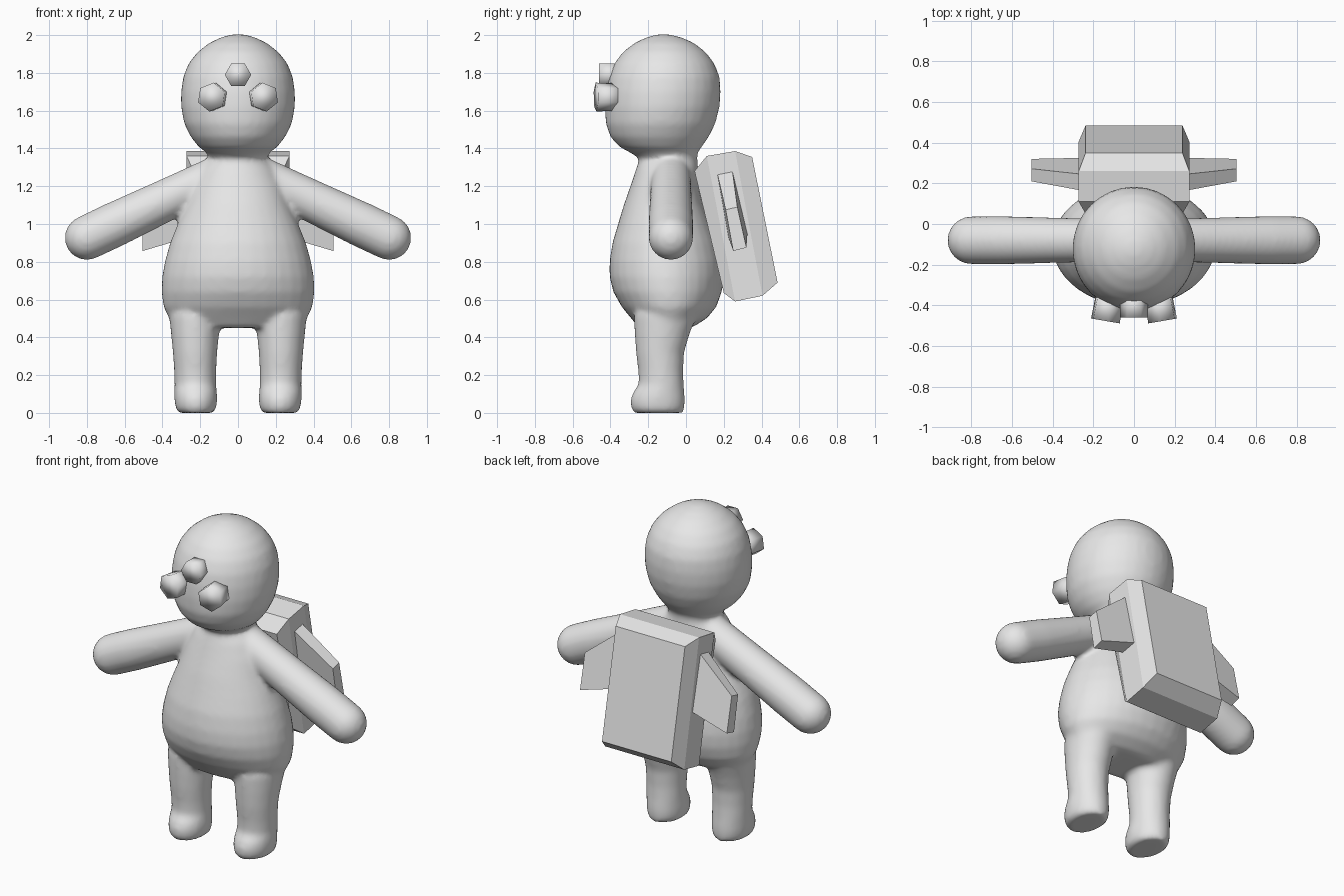
import bpy, bmesh, math
from mathutils import Vector, Matrix

if "Cube" in bpy.data.objects:
    bpy.data.objects.remove(bpy.data.objects["Cube"])

grey = bpy.data.materials.new("plain_grey")
grey.diffuse_color = (0.8, 0.8, 0.8, 1)
grey.use_nodes = True
grey.node_tree.nodes["Principled BSDF"].inputs["Base Color"].default_value = grey.diffuse_color


def make_object(name, bm):
    bmesh.ops.recalc_face_normals(bm, faces=bm.faces)
    mesh = bpy.data.meshes.new(name)
    bm.to_mesh(mesh)
    bm.free()
    mesh.materials.append(grey)
    obj = bpy.data.objects.new(name, mesh)
    bpy.context.collection.objects.link(obj)
    return obj


def skin(bm, rings):
    """Join closed rings of points with quads and cap both ends."""
    loops = [[bm.verts.new(p) for p in ring] for ring in rings]
    n = len(loops[0])
    for a, b in zip(loops, loops[1:]):
        for i in range(n):
            j = (i + 1) % n
            bm.faces.new((a[i], a[j], b[j], b[i]))
    bm.faces.new(loops[0][::-1])
    bm.faces.new(loops[-1])


def ellipse(centre, u, v, n=32):
    c, u, v = Vector(centre), Vector(u), Vector(v)
    return [c + u * math.cos(2 * math.pi * i / n) + v * math.sin(2 * math.pi * i / n)
            for i in range(n)]


def upright(x, half, front, back, z):
    return ellipse((x, (front + back) / 2, z), (half, 0, 0), (0, (back - front) / 2, 0))


# Body: torso and head profile as (z, half width, front y, back y)
torso_head = [
    (0.45, 0.28, -0.25, 0.03), (0.50, 0.365, -0.29, 0.11), (0.56, 0.395, -0.34, 0.16),
    (0.64, 0.405, -0.385, 0.19), (0.72, 0.402, -0.405, 0.20), (0.80, 0.388, -0.405, 0.195),
    (0.90, 0.36, -0.39, 0.17), (1.00, 0.32, -0.36, 0.13), (1.10, 0.275, -0.33, 0.09),
    (1.20, 0.24, -0.295, 0.065), (1.29, 0.20, -0.265, 0.065), (1.345, 0.15, -0.245, 0.06),
    (1.375, 0.165, -0.29, 0.06), (1.41, 0.21, -0.355, 0.085), (1.46, 0.25, -0.40, 0.12),
    (1.53, 0.285, -0.425, 0.155), (1.62, 0.302, -0.43, 0.178), (1.70, 0.302, -0.425, 0.184),
    (1.78, 0.29, -0.41, 0.178), (1.85, 0.262, -0.38, 0.15), (1.91, 0.215, -0.335, 0.105),
    (1.96, 0.15, -0.27, 0.04), (1.99, 0.085, -0.205, -0.03), (2.004, 0.03, -0.15, -0.09)]
# Leg profile as (z, inner x, outer x, front y, back y)
leg = [
    (0.0, 0.13, 0.315, -0.275, -0.015), (0.02, 0.115, 0.33, -0.29, -0.008),
    (0.07, 0.11, 0.337, -0.295, -0.005), (0.11, 0.112, 0.337, -0.28, -0.008),
    (0.15, 0.115, 0.336, -0.25, -0.012), (0.22, 0.115, 0.338, -0.253, -0.015),
    (0.32, 0.11, 0.345, -0.265, -0.01), (0.42, 0.10, 0.355, -0.272, 0.02),
    (0.52, 0.09, 0.365, -0.275, 0.06)]
body = bmesh.new()
skin(body, [upright(0, h, f, b, z) for z, h, f, b in torso_head])
for s in (-1, 1):
    skin(body, [upright(s * (i + o) / 2, (o - i) / 2, f, b, z) for z, i, o, f, b in leg])
    # Arms slope down and end in a rounded hand
    start, end = Vector((s * 0.08, -0.08, 1.27)), Vector((s * 0.80, -0.08, 0.927))
    d = (end - start).normalized()
    side = Vector((0, 1, 0))
    up = d.cross(side)
    stations = [(start, 0.105), (start.lerp(end, 0.45), 0.112), (start.lerp(end, 0.8), 0.119)]
    for k in range(7):
        a = math.radians(14 * k)
        stations.append((end + d * 0.118 * math.sin(a), 0.118 * math.cos(a)))
    skin(body, [ellipse(c, side * r, up * r) for c, r in stations])
body = make_object("body", body)
remesh = body.modifiers.new("merge_limbs", "REMESH")
remesh.mode = "VOXEL"
remesh.voxel_size = 0.016
remesh.use_smooth_shade = True
soften = body.modifiers.new("soften", "SMOOTH")
soften.factor = 0.5
soften.iterations = 8


# Eyes: three six-sided studs on the face
def eye(name, x, y, z, radius, depth, yaw, roll):
    bm = bmesh.new()
    bmesh.ops.create_cone(bm, cap_ends=True, segments=6, radius1=radius * 0.95,
                          radius2=radius, depth=depth)
    rot = (Matrix.Rotation(yaw, 4, "Z") @ Matrix.Rotation(math.pi / 2, 4, "X")
           @ Matrix.Rotation(roll, 4, "Z"))
    bm.transform(Matrix.Translation((x, y, z)) @ rot)
    for f in bm.faces:
        f.smooth = True
    make_object(name, bm)


eye("middle_eye", 0, -0.405, 1.79, 0.07, 0.11, 0, math.pi / 6)
for s, label in ((-1, "left"), (1, "right")):
    eye(label + "_eye", s * 0.13, -0.415, 1.672, 0.077, 0.125, s * 0.17, s * 0.15)

# Backpack: four rectangles from front panel to back panel, as (half width, top yz, bottom yz)
layers = [(0.235, (0.045, 1.28), (0.20, 0.635)), (0.272, (0.11, 1.36), (0.26, 0.59)),
          (0.272, (0.26, 1.386), (0.405, 0.62)), (0.238, (0.35, 1.355), (0.485, 0.69))]
bm = bmesh.new()
skin(bm, [[(-h, *t), (h, *t), (h, *b), (-h, *b)] for h, t, b in layers])
make_object("backpack", bm)

# Fins: tapered blocks on the backpack sides
root = [(0.165, 1.27), (0.245, 1.286), (0.325, 0.95), (0.225, 0.93)]
tip = [(0.21, 1.075), (0.272, 1.09), (0.32, 0.875), (0.25, 0.857)]
for s, label in ((-1, "left"), (1, "right")):
    bm = bmesh.new()
    skin(bm, [[(s * 0.26, *p) for p in root], [(s * 0.505, *p) for p in tip]])
    make_object(label + "_fin", bm)
